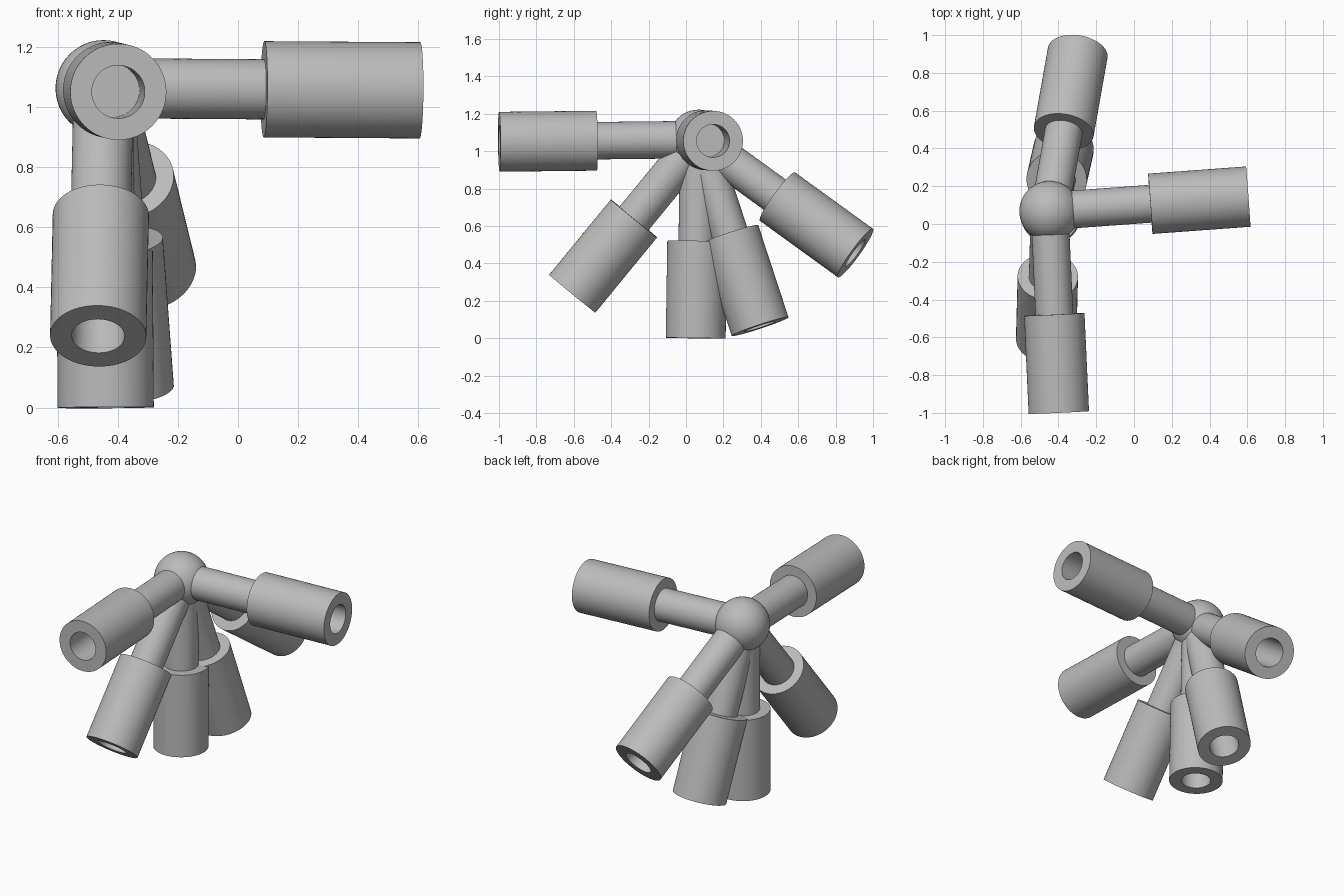
import bpy
import bmesh
import math
from mathutils import Vector

cube = bpy.data.objects.get("Cube")
if cube:
    bpy.data.objects.remove(cube, do_unlink=True)

# Single grey material
grey = bpy.data.materials.new("plain grey")
grey.use_nodes = True
colour = (0.5, 0.5, 0.5, 1)
grey.diffuse_color = colour
grey.node_tree.nodes["Principled BSDF"].inputs["Base Color"].default_value = colour

HUB = Vector((-0.447, 0.068, 1.062))
HUB_R, ROD_R, SLEEVE_R, HOLE_R = 0.16, 0.1, 0.16, 0.088
SLEEVE_LEN, HOLE_DEPTH = 0.52, 0.38
SIDES = 64


def finish(obj):
    obj.data.materials.append(grey)
    bpy.ops.object.select_all(action='DESELECT')
    obj.select_set(True)
    bpy.context.view_layer.objects.active = obj
    bpy.ops.object.shade_smooth_by_angle(angle=math.radians(35))


def lathe(name, profile, origin, direction):
    """Spin a (radius, height) profile about the direction axis."""
    bm = bmesh.new()
    verts = [bm.verts.new((r, 0, h)) for r, h in profile]
    edges = [bm.edges.new(pair) for pair in zip(verts, verts[1:])]
    bmesh.ops.spin(bm, geom=verts + edges, cent=(0, 0, 0), axis=(0, 0, 1),
                   angle=math.tau, steps=SIDES)
    bmesh.ops.remove_doubles(bm, verts=bm.verts, dist=1e-5)
    bmesh.ops.recalc_face_normals(bm, faces=bm.faces)
    mesh = bpy.data.meshes.new(name)
    bm.to_mesh(mesh)
    bm.free()
    obj = bpy.data.objects.new(name, mesh)
    bpy.context.collection.objects.link(obj)
    obj.location = origin
    obj.rotation_euler = direction.to_track_quat('Z', 'Y').to_euler()
    finish(obj)


# Central ball
bpy.ops.mesh.primitive_uv_sphere_add(segments=48, ring_count=24, radius=HUB_R, location=HUB)
hub = bpy.context.object
hub.name = "hub_ball"
finish(hub)

# Arms: vector from the ball centre to the open end of each sleeve
arms = {
    "front": (0.049, -1.066, -0.012),
    "left": (1.052, 0.077, -0.007),
    "down": (0.007, -0.016, -1.062),
    "front_low": (-0.018, -0.676, -0.824),
    "back_low": (0.074, 0.328, -1.0),
    "back": (0.149, 0.838, -0.607),
}
for name, tip in arms.items():
    axis = Vector(tip)
    end = axis.length
    start, floor = end - SLEEVE_LEN, end - HOLE_DEPTH
    # Rod running from the ball into the sleeve
    lathe(name + "_rod", [(0, 0), (ROD_R, 0), (ROD_R, start + 0.05), (0, start + 0.05)],
          HUB, axis)
    # Thick sleeve with a blind hole in its end
    lathe(name + "_sleeve", [(0, start), (SLEEVE_R, start), (SLEEVE_R, end),
                             (HOLE_R, end), (HOLE_R, floor), (0, floor)], HUB, axis)
